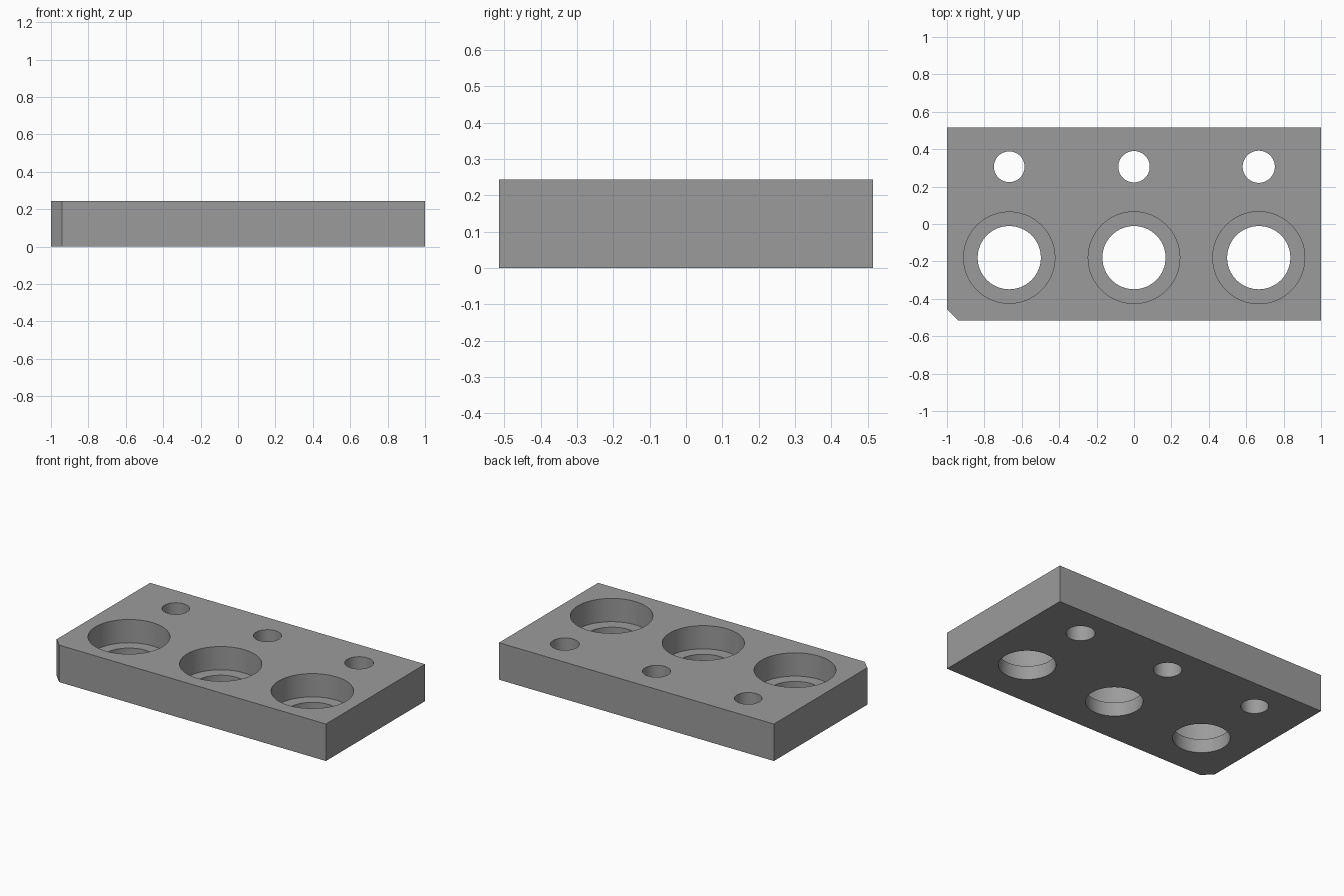
import bpy, bmesh, math

if "Cube" in bpy.data.objects:
    bpy.data.objects.remove(bpy.data.objects["Cube"])

HALF_X, HALF_Y, HEIGHT = 1.0, 0.515, 0.243
CHAMFER = 0.06
LEDGE_Z = 0.09      # floor of the counterbores

grey = bpy.data.materials.new("plain_grey")
grey.diffuse_color = (0.33, 0.33, 0.33, 1)
grey.use_nodes = True
grey.node_tree.nodes["Principled BSDF"].inputs["Base Color"].default_value = grey.diffuse_color

# Plate: rectangular outline with one chamfered front corner, extruded up
outline = [(-HALF_X + CHAMFER, -HALF_Y), (HALF_X, -HALF_Y), (HALF_X, HALF_Y),
           (-HALF_X, HALF_Y), (-HALF_X, -HALF_Y + CHAMFER)]
bm = bmesh.new()
face = bm.faces.new([bm.verts.new((x, y, 0)) for x, y in outline])
top = bmesh.ops.extrude_face_region(bm, geom=[face])["geom"]
bmesh.ops.translate(bm, vec=(0, 0, HEIGHT),
                    verts=[v for v in top if isinstance(v, bmesh.types.BMVert)])
bmesh.ops.recalc_face_normals(bm, faces=bm.faces)
mesh = bpy.data.meshes.new("plate")
bm.to_mesh(mesh)
bm.free()
plate = bpy.data.objects.new("plate", mesh)
bpy.context.collection.objects.link(plate)
mesh.materials.append(grey)


def drill(x, y, radius, bottom):
    """Cut a round hole from above the plate down to the given height."""
    z_top = HEIGHT + 0.1
    bpy.ops.mesh.primitive_cylinder_add(vertices=64, radius=radius, depth=z_top - bottom,
                                        location=(x, y, (z_top + bottom) / 2))
    cutter = bpy.context.object
    cutter.name = "hole_cutter"
    cutter.hide_render = True
    cutter.data.materials.append(grey)
    mod = plate.modifiers.new("hole", 'BOOLEAN')
    mod.operation = 'DIFFERENCE'
    mod.solver = 'EXACT'
    mod.object = cutter
    bpy.context.view_layer.objects.active = plate
    bpy.ops.object.modifier_apply(modifier=mod.name)
    bpy.data.objects.remove(cutter)


# Three counterbored holes in front, three small through holes behind
for i in (-1, 0, 1):
    x = i * 0.667
    drill(x, -0.18, 0.245 + i * 0.001, LEDGE_Z)
    drill(x, -0.18, 0.169, -0.1)
    drill(x, 0.306, 0.084 + i * 0.002, -0.1)

# Smooth hole walls with sharp rims
bpy.ops.object.select_all(action='DESELECT')
plate.select_set(True)
bpy.context.view_layer.objects.active = plate
bpy.ops.object.shade_smooth_by_angle(angle=math.radians(30))
